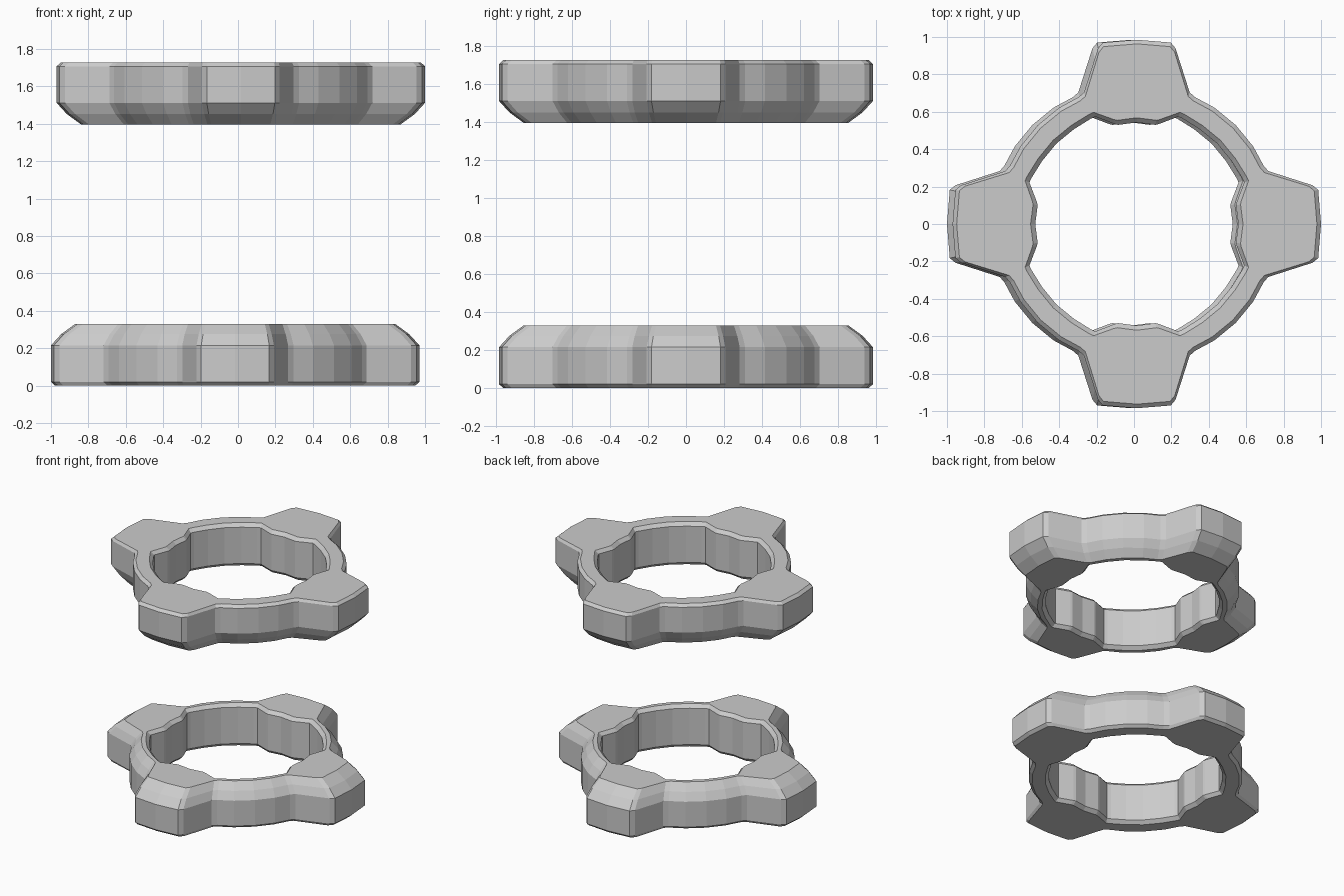
import bpy, bmesh
from math import cos, sin, atan2, hypot, pi

if "Cube" in bpy.data.objects:
    bpy.data.objects.remove(bpy.data.objects["Cube"])

# Half of one quarter outline: (distance along tab, sideways), outer and inner
OUTER = [(0.985, 0), (0.970, 0.182), (0.940, 0.207), (0.703, 0.283), (0.678, 0.312)]
INNER = [(0.543, 0), (0.530, 0.100), (0.534, 0.117), (0.574, 0.222), (0.563, 0.246)]
RING_OUT, RING_IN = 0.748, 0.608
STEP = pi / 16

# Cross-section loop: (height, outer wall?, fraction of the inset)
SMALL = 0.025
H = 0.33


def polar(pts):
    return [(hypot(x, y), atan2(y, x)) for x, y in pts]


def quarter(pts, r):
    """Tab followed by the arc to the next tab, as (radius, angle)."""
    half = polar(pts)
    arc = [(r, 3 * STEP), (r, 4 * STEP)]
    first = half + arc
    mirrored = [(q, pi / 2 - a) for q, a in reversed(first[1:-1])]
    return first + mirrored


def full(pts, r):
    q = quarter(pts, r)
    return [(rad, a + k * pi / 2) for k in range(4) for rad, a in q]


def make_ring(name, cx, flip):
    outer, inner = full(OUTER, RING_OUT), full(INNER, RING_IN)
    n = len(outer)
    bm = bmesh.new()

    def loop(pts, z, inset):
        zz = 1.727 - z if flip else z
        return [bm.verts.new((cx + (r - inset(r)) * cos(a),
                              (r - inset(r)) * sin(a), zz)) for r, a in pts]

    # The deep bevel is wider on the tabs than on the ring between them
    def deep(f):
        return lambda r: f * (0.13 if r > 0.85 else 0.083)

    loops = [
        loop(outer, 0, lambda r: 0.022),
        loop(outer, 0.02, lambda r: 0),
        loop(outer, 0.215, lambda r: 0),
        loop(outer, 0.275, deep(0.42)),
        loop(outer, H, deep(1)),
        loop(inner, H, lambda r: -SMALL),
        loop(inner, H - 0.025, lambda r: 0),
        loop(inner, 0.025, lambda r: 0),
        loop(inner, 0, lambda r: -SMALL),
    ]
    for i, a in enumerate(loops):
        b = loops[(i + 1) % len(loops)]
        for j in range(n):
            k = (j + 1) % n
            bm.faces.new((a[j], a[k], b[k], b[j]))
    bmesh.ops.recalc_face_normals(bm, faces=bm.faces)
    mesh = bpy.data.meshes.new(name)
    bm.to_mesh(mesh)
    bm.free()
    obj = bpy.data.objects.new(name, mesh)
    bpy.context.collection.objects.link(obj)
    return obj


# Two facing four-tab rings, slightly offset in x
make_ring("lower_ring", -0.015, False)
make_ring("upper_ring", 0.015, True)
